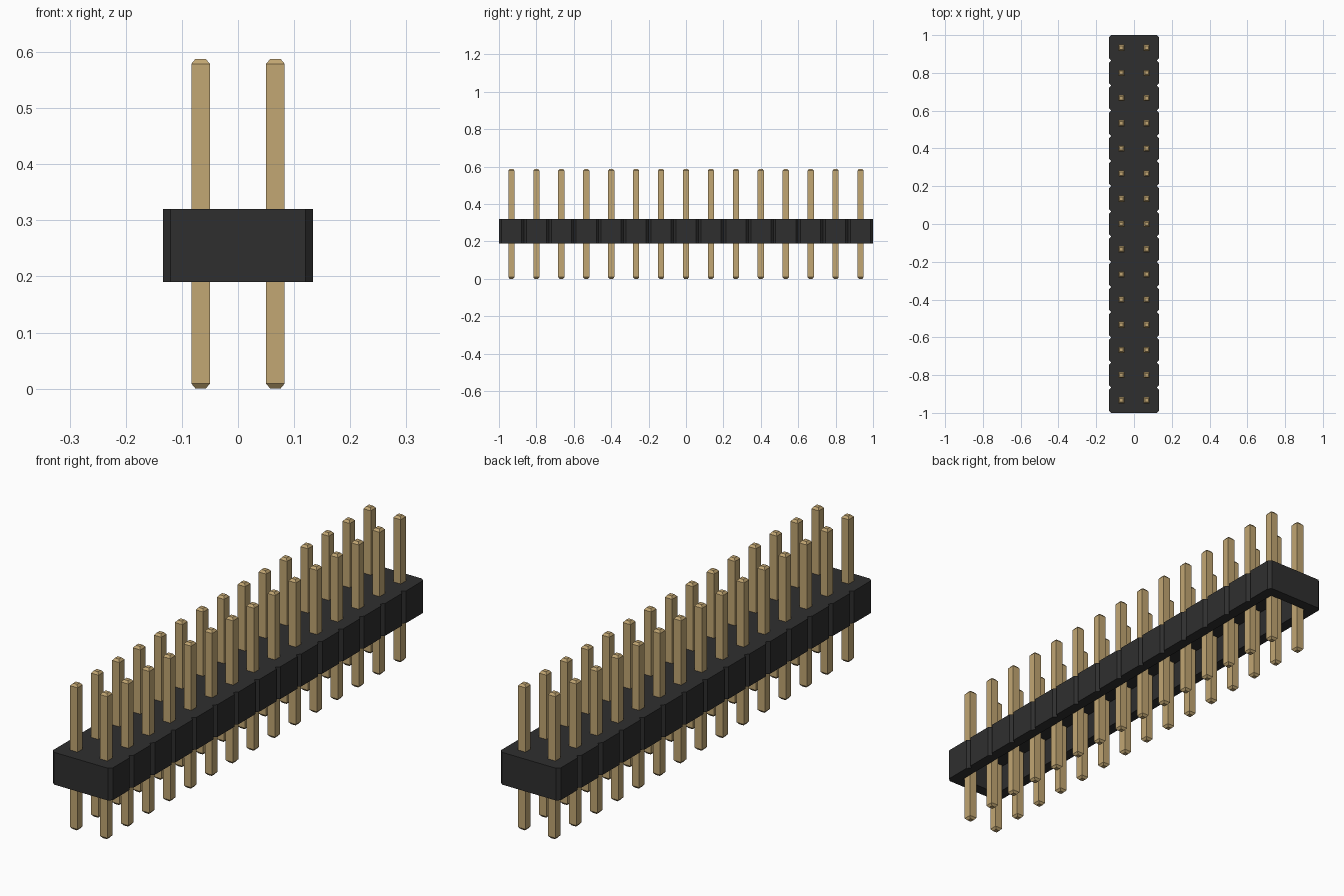
import bpy, bmesh

cube = bpy.data.objects.get("Cube")
if cube:
    bpy.data.objects.remove(cube, do_unlink=True)

ROWS = 15
PITCH = 2 / ROWS
HALF = PITCH            # half width of the two-column housing
CUT = 0.013             # corner chamfer of each housing segment
Z0, Z1 = 0.19, 0.32     # housing bottom and top
WALL = 0.045            # housing wall thickness
CEILING = 0.30          # underside cavity height


def material(name, rgb):
    m = bpy.data.materials.new(name)
    m.use_nodes = True
    m.diffuse_color = (*rgb, 1)
    bsdf = next(n for n in m.node_tree.nodes if n.type == 'BSDF_PRINCIPLED')
    bsdf.inputs["Base Color"].default_value = (*rgb, 1)
    return m


def finish(bm, name, mat):
    bmesh.ops.remove_doubles(bm, verts=bm.verts[:], dist=1e-5)
    bmesh.ops.recalc_face_normals(bm, faces=bm.faces[:])
    mesh = bpy.data.meshes.new(name)
    bm.to_mesh(mesh)
    bm.free()
    mesh.materials.append(mat)
    return mesh


def place(name, mesh, location=(0, 0, 0)):
    ob = bpy.data.objects.new(name, mesh)
    ob.location = location
    bpy.context.collection.objects.link(ob)


def loft(bm, rings):
    """Join matching rings of points and cap both ends."""
    loops = [[bm.verts.new(p) for p in ring] for ring in rings]
    for a, b in zip(loops, loops[1:]):
        for i in range(len(a)):
            j = (i + 1) % len(a)
            bm.faces.new((a[i], a[j], b[j], b[i]))
    bm.faces.new(loops[0])
    bm.faces.new(loops[-1])


black = material("black plastic", (0.028, 0.028, 0.028))
gold = material("gold metal", (0.54, 0.385, 0.172))

# Housing: chamfered segments in a row, hollow underneath
side = []
for r in range(ROWS):
    y = -1 + r * PITCH
    side += [(HALF - CUT, y), (HALF, y + CUT),
             (HALF, y + PITCH - CUT), (HALF - CUT, y + PITCH)]
    if r < ROWS - 1:
        side.pop()      # the next segment starts at the same notch point
outline = side + [(-x, -y) for x, y in side]


def clamp(v, limit):
    return max(-limit, min(limit, v))


cavity = [(clamp(x, HALF - WALL), clamp(y, 1 - WALL)) for x, y in outline]
bm = bmesh.new()
loft(bm, [[(x, y, z) for x, y in ring] for ring, z in
          ((outline, Z1), (outline, Z0), (cavity, Z0), (cavity, CEILING))])
place("housing", finish(bm, "housing", black))

# Pins: square posts with tapered tips
bm = bmesh.new()
loft(bm, [[(sx * w, sy * w, z) for sx, sy in ((-1, -1), (1, -1), (1, 1), (-1, 1))]
          for w, z in ((0.009, 0), (0.0165, 0.009), (0.0165, 0.579), (0.009, 0.588))])
pin = finish(bm, "pin", gold)
for r in range(ROWS):
    for label, sx in (("left", 1), ("right", -1)):
        place(f"pin_{label}_{r + 1}", pin,
              (sx * PITCH / 2, -1 + (r + 0.5) * PITCH, 0))
